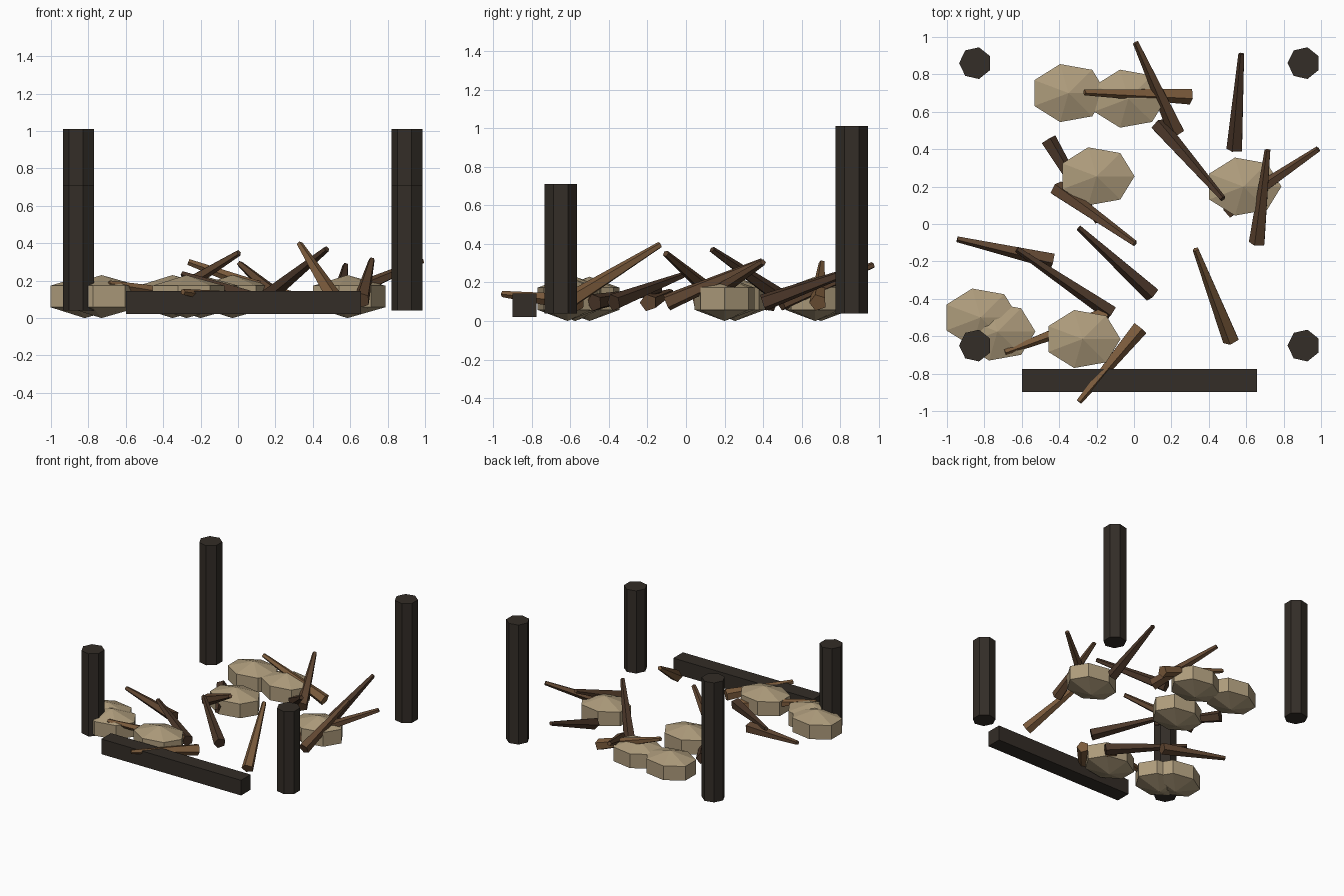
import bpy, bmesh, math
from mathutils import Vector, Matrix

if "Cube" in bpy.data.objects:
    bpy.data.objects.remove(bpy.data.objects["Cube"])


def mat(name, r, g, b):
    m = bpy.data.materials.new(name)
    m.diffuse_color = (r, g, b, 1)
    m.use_nodes = True
    m.node_tree.nodes["Principled BSDF"].inputs["Base Color"].default_value = m.diffuse_color
    return m


CHARRED = mat("charred_wood", 0.033, 0.026, 0.02)
STONE = mat("stone", 0.42, 0.33, 0.2)
WOODS = [mat("dark_wood", 0.07, 0.038, 0.022),
         mat("brown_wood", 0.12, 0.063, 0.032),
         mat("light_wood", 0.2, 0.105, 0.045)]


def finish(bm, name, material):
    bmesh.ops.recalc_face_normals(bm, faces=bm.faces)
    me = bpy.data.meshes.new(name)
    bm.to_mesh(me)
    bm.free()
    me.materials.append(material)
    ob = bpy.data.objects.new(name, me)
    bpy.context.collection.objects.link(ob)
    return ob


def ring(bm, n, rx, ry, z, start=0.0):
    return [bm.verts.new((rx * math.cos(start + i * math.tau / n),
                          ry * math.sin(start + i * math.tau / n), z)) for i in range(n)]


def bridge(bm, a, b):
    n = len(a)
    for i in range(n):
        bm.faces.new((a[i], a[(i + 1) % n], b[(i + 1) % n], b[i]))


def frustum(name, p, q, r1, r2, n, material, start=0.0):
    """Capped tapered bar from p to q."""
    p, q = Vector(p), Vector(q)
    d = q - p
    bm = bmesh.new()
    a = ring(bm, n, r1, r1, 0, start)
    b = ring(bm, n, r2, r2, d.length, start)
    bridge(bm, a, b)
    bm.faces.new(a)
    bm.faces.new(b)
    rot = Matrix() if d.x == d.y == 0 else d.to_track_quat('Z', 'Y').to_matrix().to_4x4()
    bm.transform(Matrix.Translation(p) @ rot)
    return finish(bm, name, material)


# Corner posts: short in front, tall at the back
for side, x in (("left", -0.848), ("right", 0.908)):
    for end, y, top in (("front", -0.65), ("back", 0.86)) and (("front", -0.65, 0.71), ("back", 0.86, 1.01)):
        frustum(f"{end}_{side}_post", (x, y, 0.04), (x, y, top),
                0.087, 0.087, 7, CHARRED, math.pi / 7)

# Fallen beam along the front
bm = bmesh.new()
bmesh.ops.create_cube(bm, size=1)
bm.transform(Matrix.Translation((0.03, -0.838, 0.082)) @ Matrix.Diagonal((1.255, 0.123, 0.123, 1)))
finish(bm, "fallen_beam", CHARRED)

# Flattened stones: seven-sided drum with shallow pointed caps
ROCKS = [(-0.20, 0.255), (-0.35, 0.70), (-0.03, 0.67), (0.585, 0.20),
         (-0.275, -0.615), (-0.82, -0.50), (-0.73, -0.575)]
for k, (x, y) in enumerate(ROCKS):
    bm = bmesh.new()
    low = ring(bm, 7, 0.203, 0.159, 0.058)
    high = ring(bm, 7, 0.203, 0.159, 0.173)
    bridge(bm, low, high)
    for loop, z in ((low, 0.0), (high, 0.23)):
        tip = bm.verts.new((0, 0, z))
        for i in range(7):
            bm.faces.new((loop[i], loop[(i + 1) % 7], tip))
    bm.transform(Matrix.Translation((x, y, 0)))
    finish(bm, f"stone_{k + 1}", STONE)

# Scattered splinters: thick end x, y, then thin end x, y, z, then wood shade
STICKS = [
    (0.30, 0.685, -0.265, 0.705, 0.30, 2),
    (0.23, 0.49, 0.01, 0.97, 0.29, 1),
    (0.13, 0.53, 0.475, 0.135, 0.37, 0),
    (0.54, 0.40, 0.575, 0.91, 0.28, 0),
    (0.66, -0.10, 0.715, 0.395, 0.31, 1),
    (0.50, 0.07, 0.985, 0.40, 0.305, 1),
    (-0.46, 0.45, -0.195, 0.01, 0.13, 0),
    (-0.415, 0.19, 0.005, -0.105, 0.35, 1),
    (0.10, -0.375, -0.295, -0.02, 0.235, 0),
    (0.52, -0.62, 0.33, -0.135, 0.395, 2),
    (0.03, -0.555, -0.295, -0.95, 0.14, 2),
    (-0.435, -0.195, -0.945, -0.08, 0.15, 1),
    (-0.12, -0.475, -0.625, -0.135, 0.16, 0),
    (-0.15, -0.48, -0.69, -0.685, 0.185, 2),
]
for k, (x1, y1, x2, y2, z2, shade) in enumerate(STICKS):
    frustum(f"splinter_{k + 1}", (x1, y1, 0.095), (x2, y2, z2),
            0.046, 0.017, 5, WOODS[shade])
